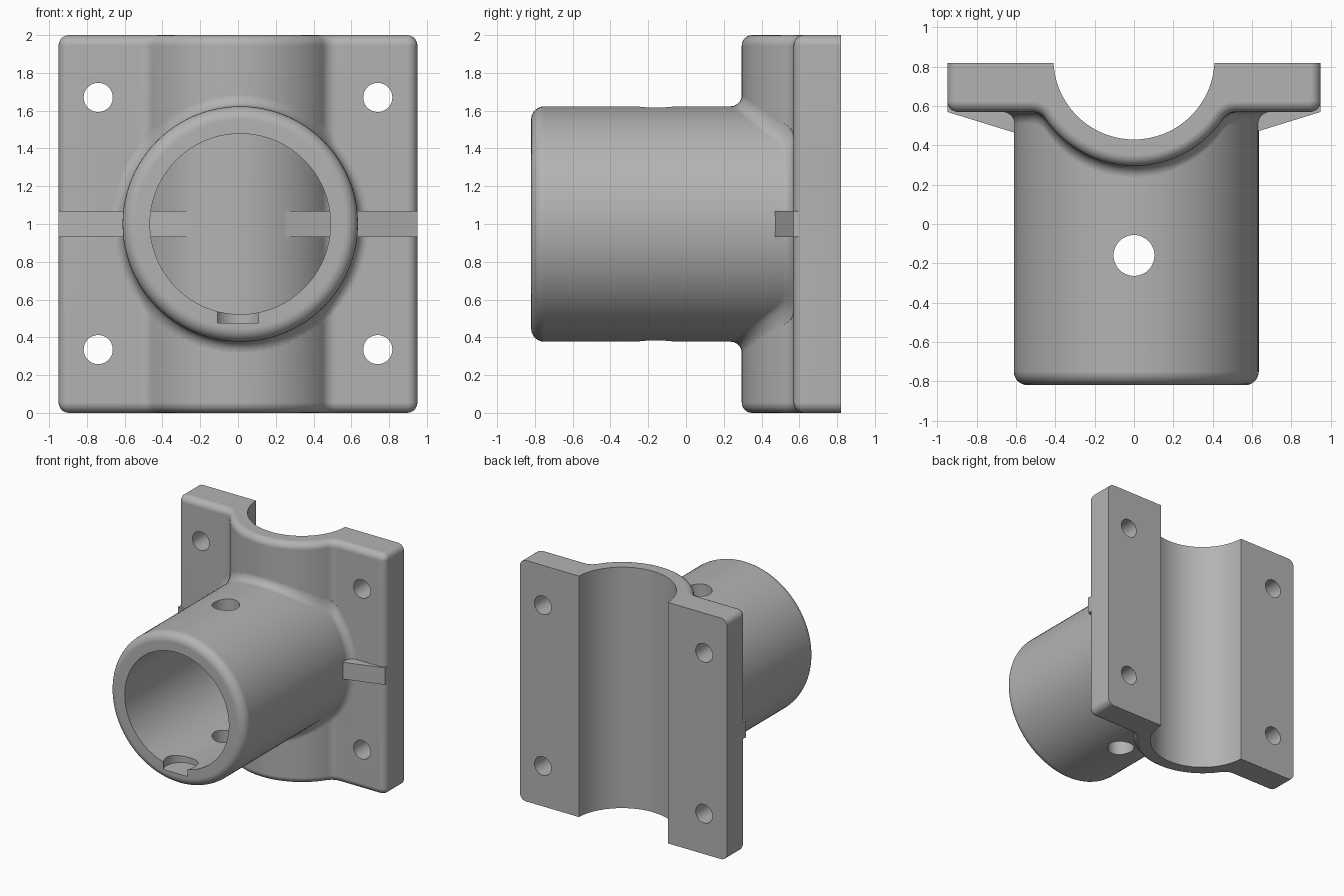
import bpy, bmesh
from math import sin, cos, pi, sqrt, atan2
from mathutils import Matrix

cube = bpy.data.objects.get("Cube")
if cube:
    bpy.data.objects.remove(cube)

# Main dimensions
HALF_W, BACK, FRONT, HEIGHT = 0.95, 0.82, 0.57, 2.0
EDGE = 0.055                                  # rounding of the plate edges
AXIS_Y, SADDLE_R, BORE_R = 0.84, 0.545, 0.41  # half-pipe saddle
BLEND = 0.08                                  # fillet between plate and saddle
BLEND_Y = FRONT - BLEND
BLEND_X = sqrt((SADDLE_R + BLEND) ** 2 - (AXIS_Y - BLEND_Y) ** 2)
TUBE_X, TUBE_Z, TUBE_R, TUBE_IN, MOUTH = 0.012, 1.0, 0.623, 0.478, -0.82
LIP, ROOT = 0.07, 0.06                        # tube mouth rounding, root fillet


def arc(cx, cy, r, a0, a1, n):
    return [(cx + r * cos(a0 + (a1 - a0) * i / n),
             cy + r * sin(a0 + (a1 - a0) * i / n)) for i in range(n + 1)]


def make_object(name, bm):
    bmesh.ops.recalc_face_normals(bm, faces=bm.faces)
    mesh = bpy.data.meshes.new(name)
    bm.to_mesh(mesh)
    bm.free()
    ob = bpy.data.objects.new(name, mesh)
    bpy.context.collection.objects.link(ob)
    return ob


def loft(name, rings, closed=False):
    """Skin a list of equally long rings, capped or joined end to start."""
    bm = bmesh.new()
    loops = [[bm.verts.new(p) for p in ring] for ring in rings]
    n = len(loops[0])
    pairs = list(zip(loops, loops[1:])) + ([(loops[-1], loops[0])] if closed else [])
    for a, b in pairs:
        for i in range(n):
            j = (i + 1) % n
            bm.faces.new((a[i], a[j], b[j], b[i]))
    if not closed:
        bm.faces.new(loops[0])
        bm.faces.new(loops[-1])
    return make_object(name, bm)


def cylinder(name, r, depth, centre, axis="Z"):
    bm = bmesh.new()
    turn = Matrix.Rotation(pi / 2, 4, "X") if axis == "Y" else Matrix()
    bmesh.ops.create_cone(bm, cap_ends=True, segments=48, radius1=r, radius2=r,
                          depth=depth, matrix=Matrix.Translation(centre) @ turn)
    return make_object(name, bm)


def combine(target, tool, operation):
    mod = target.modifiers.new(tool.name, "BOOLEAN")
    mod.operation, mod.solver, mod.object = operation, "EXACT", tool
    bpy.context.view_layer.objects.active = target
    bpy.ops.object.modifier_apply(modifier=mod.name)
    bpy.data.objects.remove(tool)


def section(d):
    """Horizontal section of plate and saddle, inset by d."""
    meet = atan2(BLEND_Y - AXIS_Y, BLEND_X)
    half = [(HALF_W - d, BACK)]
    half += arc(HALF_W - EDGE, FRONT + EDGE, EDGE - d, 0, -pi / 2, 6)
    half += arc(BLEND_X, BLEND_Y, BLEND + d, pi / 2, meet + pi, 6)
    half += arc(0, AXIS_Y, SADDLE_R - d, meet, -pi / 2, 20)[1:]
    outer = half + [(-x, y) for x, y in reversed(half[:-1])]
    end = atan2(BACK - AXIS_Y, sqrt(BORE_R ** 2 - (BACK - AXIS_Y) ** 2))
    return outer + arc(0, AXIS_Y, BORE_R, -pi - end, end, 48)


def front_surface(x):
    """Depth of the plate and saddle front at a given x."""
    x = abs(x)
    if x < BLEND_X * SADDLE_R / (SADDLE_R + BLEND):
        return AXIS_Y - sqrt(SADDLE_R ** 2 - x * x)
    if x < BLEND_X:
        return BLEND_Y + sqrt(BLEND ** 2 - (x - BLEND_X) ** 2)
    return FRONT


# Plate with half-pipe saddle, front and outer edges rounded
STEPS = 6
low = []
for k in range(STEPS + 1):
    a = k / STEPS * pi / 2
    low.append((EDGE * (1 - sin(a)) * 0.99, EDGE * (1 - cos(a))))
layers = low + [(d, HEIGHT - z) for d, z in reversed(low)]
bracket = loft("clamp_bracket", [[(x, y, z) for x, y in section(d)] for d, z in layers])


# Tube: (radius, depth, depth follows the front surface)
rows = [(TUBE_IN, 0.05, True), (TUBE_IN, MOUTH, False)]
rows += [(r, y, False) for r, y in
         arc(TUBE_R - LIP, MOUTH + LIP, LIP, -pi / 2, 0, 7)]
for k in range(STEPS + 1):
    a = (1 - k / STEPS) * pi / 2
    rows.append((TUBE_R + ROOT * (1 - sin(a)), -ROOT * (1 - cos(a)), True))
rows.append((TUBE_R + ROOT, 0.04, True))


def tube_ring(r, y, follow, n=96):
    ring = []
    for i in range(n):
        t = 2 * pi * i / n
        x = TUBE_X + r * cos(t)
        ring.append((x, y + (front_surface(x) if follow else 0), TUBE_Z + r * sin(t)))
    return ring


combine(bracket, loft("tube", [tube_ring(*row) for row in rows], closed=True), "UNION")

# Sloping side ribs
for s in (1, -1):
    outline = [(0.949, 0.57), (0.25, 0.354), (0.25, 0.45), (0.45, 0.65), (0.949, 0.7)]
    rib = loft("rib", [[(s * x, y, z) for x, y in outline] for z in (0.93, 1.07)])
    combine(bracket, rib, "UNION")

# Bolt holes, cross-pin hole and the pocket inside the mouth
for x in (-0.74, 0.74):
    for z in (0.335, 1.67):
        combine(bracket, cylinder("bolt_hole", 0.077, 0.6, (x, 0.7, z), "Y"), "DIFFERENCE")
combine(bracket, cylinder("pin_hole", 0.104, 1.8, (0, -0.16, 1)), "DIFFERENCE")
combine(bracket, cylinder("mouth_pocket", 0.13, 0.4, (0, -0.75, 0.675)), "DIFFERENCE")

# Material and shading
grey = bpy.data.materials.new("plain_grey")
grey.use_nodes = True
colour = (0.45, 0.45, 0.45, 1)
grey.diffuse_color = colour
grey.node_tree.nodes["Principled BSDF"].inputs["Base Color"].default_value = colour
bracket.data.materials.clear()
bracket.data.materials.append(grey)
for face in bracket.data.polygons:
    face.material_index = 0

bpy.ops.object.select_all(action="DESELECT")
bracket.select_set(True)
bpy.context.view_layer.objects.active = bracket
bpy.ops.object.shade_smooth_by_angle(angle=0.55)
weighted = bracket.modifiers.new("weighted_normals", "WEIGHTED_NORMAL")
weighted.keep_sharp = True
